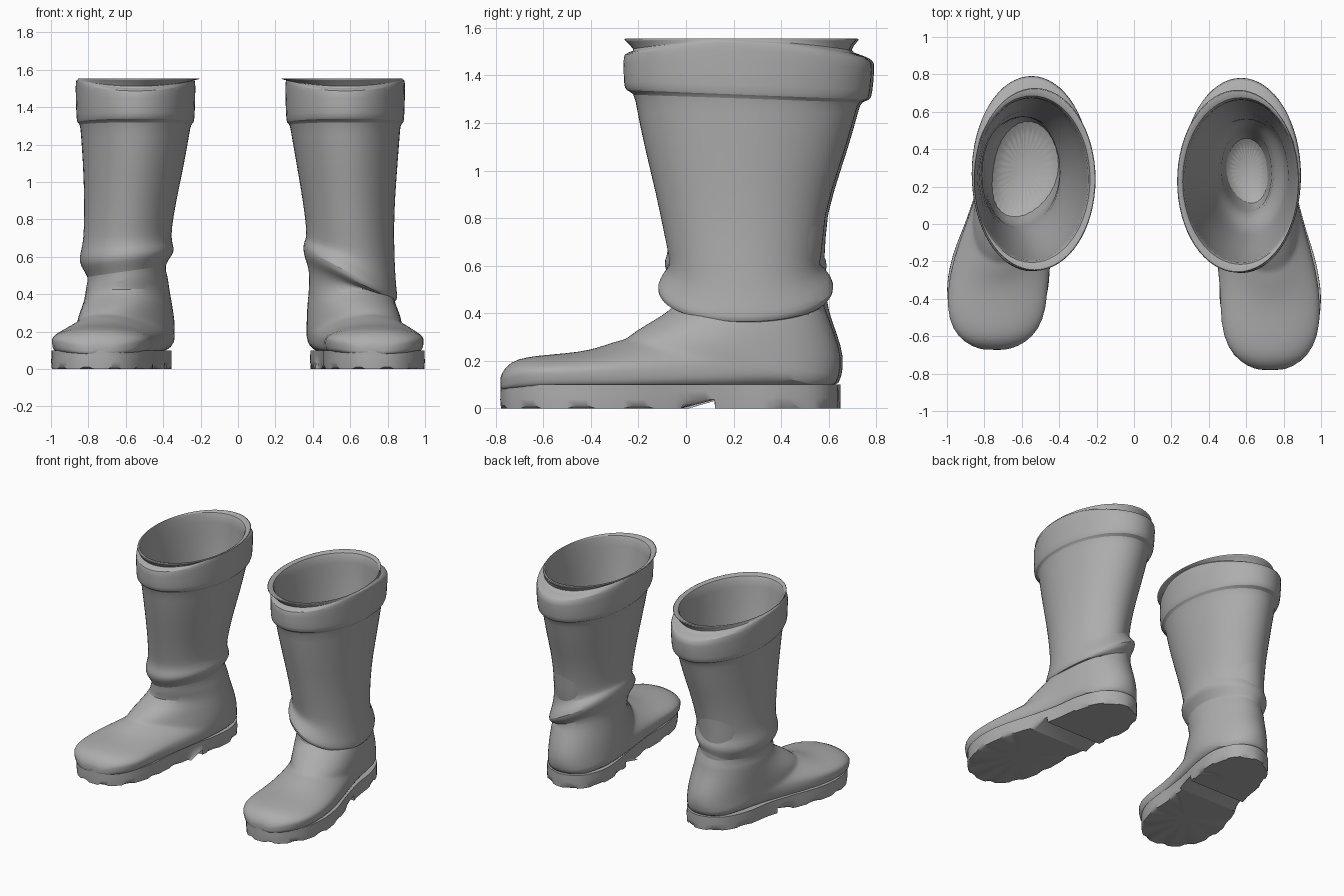
import bpy, bmesh, math
from mathutils import Vector

if "Cube" in bpy.data.objects:
    bpy.data.objects.remove(bpy.data.objects["Cube"])

leather = bpy.data.materials.new("grey_leather")
leather.use_nodes = True
GREY = (0.42, 0.42, 0.42, 1)
leather.diffuse_color = GREY
leather.node_tree.nodes["Principled BSDF"].inputs["Base Color"].default_value = GREY

SEG = 32


def clamp(v):
    return max(0.0, min(1.0, v))


def axis(y):
    """Centre line of the foot, bending outward toward the toe."""
    t = clamp((0.35 - y) / 0.75)
    return 0.6 + 0.13 * t * t * (3 - 2 * t)


def place(p, side):
    """Left boot as is; right boot mirrored, shorter, turned out, leaning in."""
    x, y, z = p
    if side < 0:
        low = clamp((0.55 - z) / 0.3)
        x -= low * 0.04 * (y + 0.42) + 0.025 * clamp((z - 0.5) / 0.6)
        if y < 0.2:
            y -= low * 0.1 * (y - 0.2)
        y += 0.01
    return Vector((side * x, y, z))


def loft(name, rings, side, subdivide=False):
    """Skin closed rings of equal length and close both ends with fans."""
    bm = bmesh.new()
    rows = [[bm.verts.new(place(p, side)) for p in r] for r in rings]
    n = len(rows[0])
    for a, b in zip(rows, rows[1:]):
        for i in range(n):
            j = (i + 1) % n
            bm.faces.new((a[i], a[j], b[j], b[i]))
    caps = [bm.faces.new(rows[0]), bm.faces.new(rows[-1])]
    bmesh.ops.recalc_face_normals(bm, faces=bm.faces)
    bmesh.ops.poke(bm, faces=caps)
    me = bpy.data.meshes.new(name)
    bm.to_mesh(me)
    bm.free()
    me.materials.append(leather)
    ob = bpy.data.objects.new(name, me)
    bpy.context.collection.objects.link(ob)
    if subdivide:
        mod = ob.modifiers.new("smooth", "SUBSURF")
        mod.levels = mod.render_levels = 1
    for o in bpy.context.selected_objects:
        o.select_set(False)
    ob.select_set(True)
    bpy.context.view_layer.objects.active = ob
    bpy.ops.object.shade_smooth_by_angle(angle=math.radians(50))


def section(front, back, w, box=1.0, rise=0.0, tilt=0.0, shift=0.0):
    """Ring between a front/top and a back/bottom point, half width w."""
    f, b = Vector(front), Vector(back)
    mid, half = (f + b) / 2, (f - b) / 2
    ring = []
    for i in range(SEG):
        t = math.tau * i / SEG
        c, s = math.cos(t), math.sin(t)
        if c < 0:
            c, s = -abs(c) ** box, math.copysign(abs(s) ** box, s)
        y, z = mid + half * c
        z += rise * s * s
        shaft_x = 0.6 - 0.027 * clamp((z - 0.75) / 0.55) + shift
        low = clamp((0.5 - z) / 0.2)
        x = shaft_x + low * (axis(y) - shaft_x) + w * s
        z -= tilt * w * s * math.exp(-((z - 0.52) / 0.14) ** 2)
        ring.append((x, y, z))
    return ring


def level(z, front, back, w, **kw):
    return section((front, z), (back, z), w, **kw)


def boot_upper(side):
    # lining, from the insole up
    if side > 0:
        tilt = 0.52
        rings = [level(0.16, 0.09, 0.48, 0.125), level(0.42, 0.07, 0.5, 0.13),
                 level(0.5, 0.03, 0.53, 0.16)]
        folds = ((0.65, -0.075, 0.56, 0.238), (0.6, -0.07, 0.56, 0.242),
                 (0.555, -0.095, 0.6, 0.248), (0.515, -0.125, 0.63, 0.254),
                 (0.475, -0.115, 0.61, 0.246), (0.45, -0.06, 0.575, 0.22))
    else:
        tilt = 0.15
        rings = [level(0.14, -0.03, 0.58, 0.2), level(0.42, -0.03, 0.56, 0.2)]
        folds = ((0.67, -0.08, 0.555, 0.238), (0.62, -0.105, 0.585, 0.256),
                 (0.58, -0.1, 0.585, 0.246), (0.52, -0.055, 0.555, 0.202),
                 (0.475, -0.075, 0.585, 0.222))
    rings += [level(0.62, -0.045, 0.575, 0.205, shift=0.015),
              level(0.8, -0.075, 0.58, 0.224),
              level(1.3, -0.18, 0.665, 0.28), level(1.5, -0.205, 0.665, 0.3)]
    # lip flaring toward the inner side, then the turned-down cuff
    rings += [level(1.553, -0.21, 0.67, 0.31),
              level(1.556, -0.268, 0.725, 0.328, shift=-0.02),
              level(1.55, -0.262, 0.72, 0.326, shift=-0.018),
              section((-0.215, 1.505), (0.675, 1.5), 0.316, rise=0.042),
              section((-0.235, 1.5), (0.72, 1.49), 0.318, rise=0.05),
              section((-0.265, 1.49), (0.782, 1.465), 0.322, rise=0.05),
              section((-0.266, 1.46), (0.787, 1.44), 0.322, rise=0.03),
              section((-0.265, 1.36), (0.777, 1.32), 0.318),
              section((-0.256, 1.335), (0.767, 1.295), 0.313),
              section((-0.22, 1.33), (0.73, 1.29), 0.298)]
    # shaft
    rings += [level(1.26, -0.21, 0.72, 0.292), level(1.1, -0.177, 0.677, 0.272),
              level(0.9, -0.127, 0.607, 0.247), level(0.75, -0.097, 0.577, 0.235)]
    # ankle folds
    rings += [level(z, f, b, w, tilt=tilt) for z, f, b, w in folds]
    # instep, heel and toe
    foot = ((-0.05, 0.425, 0.59, 0.41, 0.224, 1), (-0.12, 0.38, 0.625, 0.32, 0.234, 1),
            (-0.215, 0.325, 0.66, 0.21, 0.242, 1), (-0.25, 0.295, 0.645, 0.13, 0.242, 0.9),
            (-0.27, 0.288, 0.63, 0.08, 0.242, 0.8), (-0.31, 0.278, 0.4, 0.075, 0.242, 0.72),
            (-0.37, 0.256, 0.05, 0.075, 0.254, 0.55), (-0.45, 0.237, -0.25, 0.075, 0.266, 0.45),
            (-0.57, 0.227, -0.5, 0.075, 0.268, 0.45), (-0.67, 0.217, -0.65, 0.075, 0.232, 0.45),
            (-0.74, 0.197, -0.735, 0.075, 0.165, 0.45), (-0.78, 0.145, -0.78, 0.075, 0.08, 0.5))
    return rings + [section((fy, fz), (by, bz), w, box=e) for fy, fz, by, bz, w, e in foot]


# outline of the sole, smoothed through a few points
CORNERS = [Vector(p) for p in (
    (0.73, -0.78), (0.86, -0.74), (0.96, -0.61), (0.998, -0.42), (0.975, -0.22),
    (0.91, 0.0), (0.86, 0.2), (0.83, 0.4), (0.75, 0.57), (0.6, 0.64),
    (0.46, 0.58), (0.39, 0.41), (0.4, 0.2), (0.435, 0.0), (0.455, -0.22),
    (0.462, -0.43), (0.51, -0.62), (0.61, -0.75))]


def smooth_outline(pts, steps=5):
    out, n = [], len(pts)
    for i in range(n):
        a, b, c, d = (pts[(i + k) % n] for k in (-1, 0, 1, 2))
        for s in range(steps):
            t = s / steps
            out.append(0.5 * (2 * b + (c - a) * t + (2 * a - 5 * b + 4 * c - d) * t ** 2
                              + (3 * b - a - 3 * c + d) * t ** 3))
    return out


OUTLINE = smooth_outline(CORNERS)


def tread(pts, top, notch, arch=1.0):
    """Block with a notched lower edge; its underside stops at the arch."""
    mid = sum(pts, Vector((0, 0))) / len(pts)
    rings = []
    for k, (scale, z) in enumerate(((1, top), (1.003, top * 0.5), (0.995, 0), (0.94, 0))):
        ring = []
        for i, p in enumerate(pts):
            q = mid + (p - mid) * scale
            cut = k == 2 and i % 6 < 2 and 1 < i < len(pts) - 2 and p.y < arch
            if k >= 2:
                q.y = min(q.y, arch)
            ring.append((q.x, q.y, notch if cut else z))
        rings.append(ring)
    return rings


for side, tag in ((1, "left"), (-1, "right")):
    loft(tag + "_boot_upper", boot_upper(side), side, subdivide=True)
    # welt running under the whole foot
    loft(tag + "_welt", [[(p.x, p.y, z) for p in OUTLINE] for z in (0.1, 0.065)], side)
    # forefoot sole rising into the arch, and heel block
    start = next(i for i, p in enumerate(OUTLINE) if p.y > 0.13)
    wrapped = OUTLINE[start:] + OUTLINE[:start]
    heel = [p for p in wrapped if p.y > 0.1]
    first = next(i for i, p in enumerate(OUTLINE) if p.y > 0.16 and p.x < 0.6)
    fore = [p for p in OUTLINE[first:] + OUTLINE[:first] if p.y < 0.15]
    loft(tag + "_front_sole", tread(fore, 0.075, 0.012, -0.02), side)
    loft(tag + "_heel", tread(heel, 0.09, 0.03), side)
